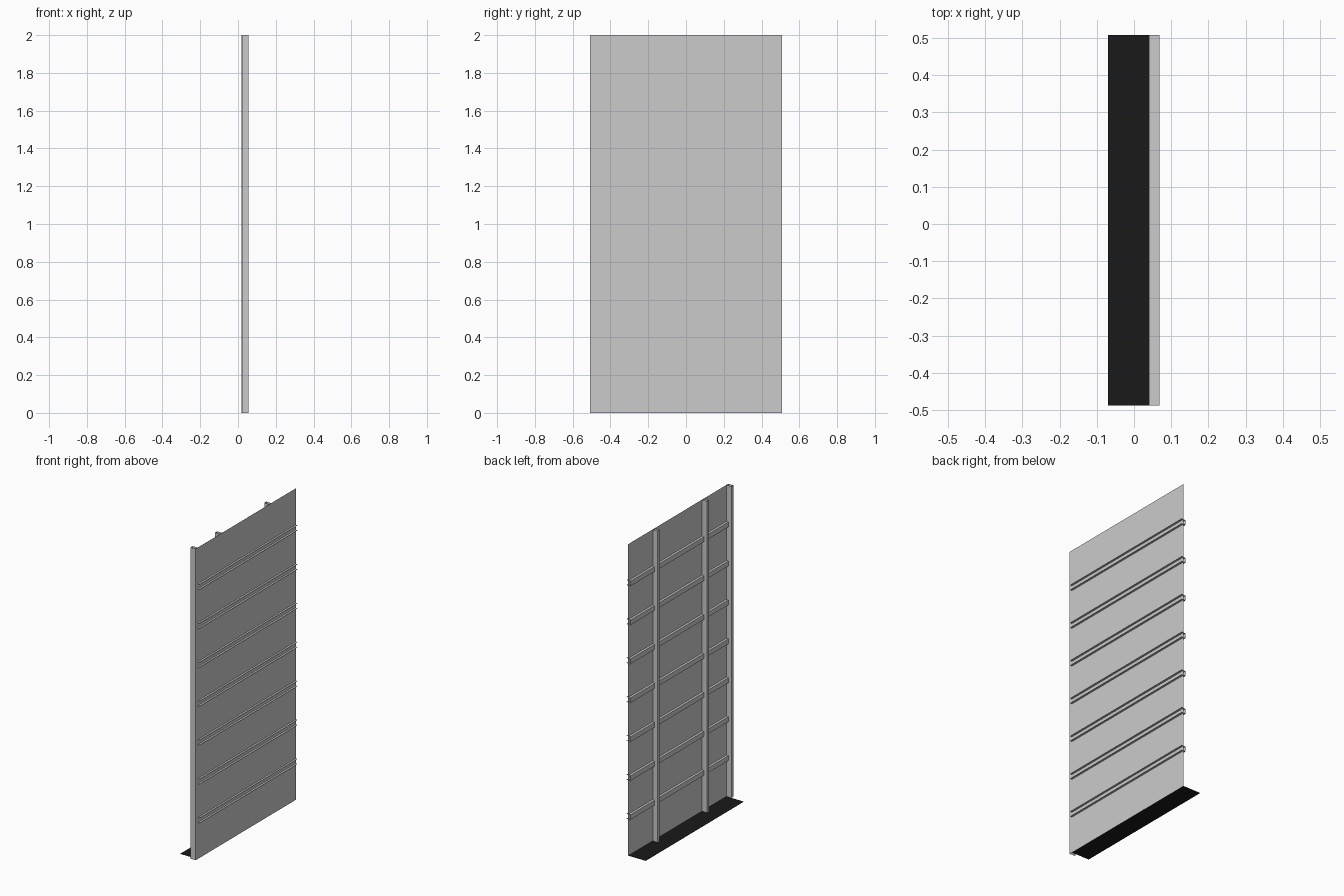
import bpy

if "Cube" in bpy.data.objects:
    bpy.data.objects.remove(bpy.data.objects["Cube"])

Y0, Y1 = -0.488, 0.508      # panel ends
FRONT, BACK = 0.055, 0.02   # panel plane and rear of the uprights
H = 2.0


def make(name, verts, faces):
    mesh = bpy.data.meshes.new(name)
    mesh.from_pydata(verts, [], faces)
    obj = bpy.data.objects.new(name, mesh)
    bpy.context.collection.objects.link(obj)
    return obj


def sweep(name, profile, place, closed):
    """Open-ended thin sheet: a profile swept between two ends."""
    n = len(profile)
    verts = [place(p, end) for end in (0, 1) for p in profile]
    count = n if closed else n - 1
    faces = [(i, (i + 1) % n, (i + 1) % n + n, i + n) for i in range(count)]
    return make(name, verts, faces)


# Upright tubes, open at top and bottom: end post plus two rear studs
def upright(name, y, width):
    a, b = y - width / 2, y + width / 2
    profile = [(BACK, a), (FRONT, a), (FRONT, b), (BACK, b)]
    sweep(name, profile, lambda p, e: (p[0], p[1], e * H), True)


upright("end_post", -0.498, 0.02)
for i, y in enumerate((-0.25, 0.25)):
    # kept a hair behind the panel sheet
    upright(f"rear_stud_{i + 1}", y, 0.02)
    bpy.data.objects[f"rear_stud_{i + 1}"].location.x = -0.001

# Thin wall panel
make("wall_panel", [(FRONT, Y0, 0), (FRONT, Y1, 0), (FRONT, Y1, H), (FRONT, Y0, H)],
     [(0, 1, 2, 3)])

# Horizontal C-channel rails passing through the panel, open to the front
for i in range(7):
    z, h = 0.25 * (i + 1), 0.016
    profile = [(0.068, z - h), (0.04, z - h), (0.04, z + h), (0.068, z + h)]
    sweep(f"shelf_rail_{i + 1}", profile,
          lambda p, e: (p[0], Y1 if e else Y0, p[1]), False)

# Black floor strip behind the panel
base = make("floor_strip", [(-0.07, Y0, 0), (FRONT, Y0, 0), (FRONT, Y1, 0), (-0.07, Y1, 0)],
            [(0, 1, 2, 3)])
black = bpy.data.materials.new("black")
black.diffuse_color = (0.01, 0.01, 0.01, 1)
black.use_nodes = True
black.node_tree.nodes["Principled BSDF"].inputs["Base Color"].default_value = black.diffuse_color
base.data.materials.append(black)
